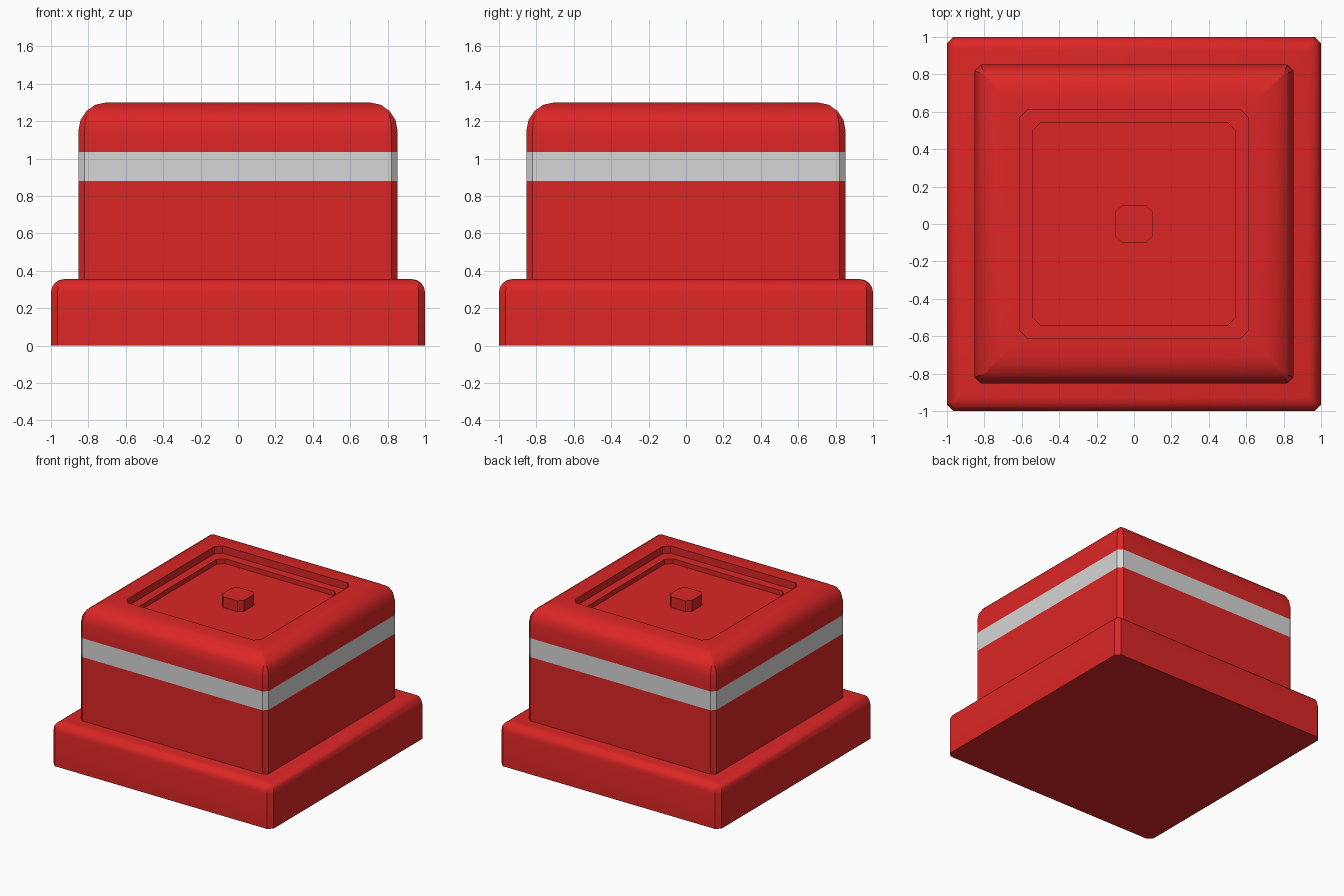
import bpy, bmesh, math

cube = bpy.data.objects.get("Cube")
if cube:
    bpy.data.objects.remove(cube, do_unlink=True)


def make_material(name, color):
    mat = bpy.data.materials.new(name)
    mat.use_nodes = True
    mat.diffuse_color = color
    mat.node_tree.nodes["Principled BSDF"].inputs["Base Color"].default_value = color
    return mat


RED = make_material("red", (0.716, 0.019, 0.019, 1))
GREY = make_material("light grey", (0.67, 0.67, 0.67, 1))


def square_ring(bm, half, cut, z):
    """Square outline with chamfered corners."""
    inner = half - cut
    pts = []
    for k in range(4):
        c, s = round(math.cos(k * math.pi / 2)), round(math.sin(k * math.pi / 2))
        for x, y in ((half, -inner), (half, inner)):
            pts.append(bm.verts.new((x * c - y * s, x * s + y * c, z)))
    return pts


def rounded_edge(half, cut, top, radius, steps=4):
    """Rings of a quarter-round shoulder, narrowing the corner chamfer."""
    rings = []
    for i in range(steps + 1):
        a = i / steps * math.pi / 2
        inset = radius * (1 - math.cos(a))
        rings.append((half - inset, max(0.004, cut - 0.586 * inset),
                      top - radius + radius * math.sin(a)))
    return rings


def loft(name, rings, cap_bottom=False, stripe=None):
    """Join stacked rings into a shell closed at the last ring."""
    bm = bmesh.new()
    loops = [square_ring(bm, *r) for r in rings]
    for a, b in zip(loops, loops[1:]):
        for i in range(8):
            j = (i + 1) % 8
            bm.faces.new((a[i], a[j], b[j], b[i]))
    bm.faces.new(loops[-1])
    if cap_bottom:
        bm.faces.new(loops[0][::-1])
    mesh = bpy.data.meshes.new(name)
    mesh.materials.append(RED)
    if stripe:
        mesh.materials.append(GREY)
        for f in bm.faces:
            heights = [v.co.z for v in f.verts]
            if min(heights) > stripe[0] - 0.001 and max(heights) < stripe[1] + 0.001:
                f.material_index = 1
    bm.to_mesh(mesh)
    bm.free()
    obj = bpy.data.objects.new(name, mesh)
    bpy.context.collection.objects.link(obj)
    bpy.ops.object.select_all(action="DESELECT")
    obj.select_set(True)
    bpy.context.view_layer.objects.active = obj
    bpy.ops.object.shade_smooth_by_angle(angle=math.radians(30))
    return obj


# Wide base slab with a rounded top edge
loft("base", [(1, 0.035, 0)] + rounded_edge(1, 0.035, 0.355, 0.07), cap_bottom=True)

# Body: walls, stripe, rounded shoulder, then the two-step recess
band = (0.88, 1.035)
loft("body",
     [(0.853, 0.033, z) for z in (0.355, *band)]
     + rounded_edge(0.853, 0.033, 1.3, 0.15)
     + [(0.613, 0.045, 1.3), (0.613, 0.045, 1.24),
        (0.543, 0.045, 1.24), (0.543, 0.045, 1.2)],
     stripe=band)

# Small knob in the middle of the recess
loft("knob", [(0.1, 0.035, 1.2), (0.1, 0.035, 1.29)])
